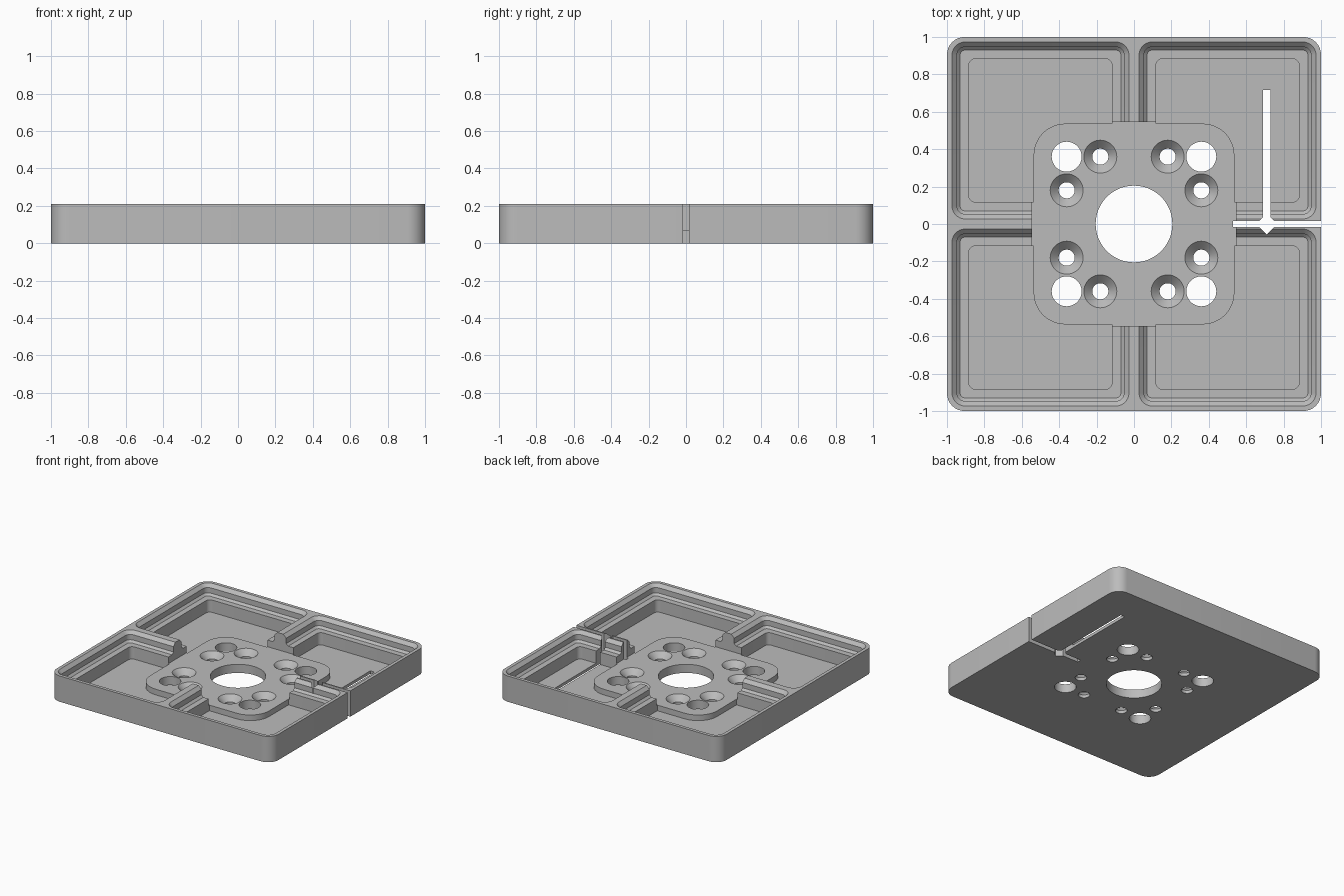
import bpy, bmesh, math

default = bpy.data.objects.get("Cube")
if default:
    bpy.data.objects.remove(default, do_unlink=True)

HEIGHT, FLOOR, PAD, LEDGE = 0.21, 0.024, 0.07, 0.124

grey = bpy.data.materials.new("plain grey")
grey.use_nodes = True
COLOUR = (0.5, 0.5, 0.5, 1)
grey.diffuse_color = COLOUR
grey.node_tree.nodes["Principled BSDF"].inputs["Base Color"].default_value = COLOUR


def loft(name, rings):
    """Closed solid through rings of (x, y, z) points, listed bottom to top."""
    bm = bmesh.new()
    loops = [[bm.verts.new(p) for p in ring] for ring in rings]
    for a, b in zip(loops, loops[1:]):
        for i in range(len(a)):
            j = (i + 1) % len(a)
            bm.faces.new((a[i], a[j], b[j], b[i]))
    bm.faces.new(loops[0][::-1])
    bm.faces.new(loops[-1])
    bmesh.ops.recalc_face_normals(bm, faces=bm.faces)
    mesh = bpy.data.meshes.new(name)
    bm.to_mesh(mesh)
    bm.free()
    mesh.materials.append(grey)
    ob = bpy.data.objects.new(name, mesh)
    bpy.context.collection.objects.link(ob)
    return ob


def rounded_square(half, radius, z, cx=0, cy=0, steps=8):
    ring = []
    for corner in range(4):
        mid = math.pi / 4 + corner * math.pi / 2
        ox = math.copysign(half - radius, math.cos(mid))
        oy = math.copysign(half - radius, math.sin(mid))
        for s in range(steps + 1):
            a = (corner + s / steps) * math.pi / 2
            ring.append((cx + ox + radius * math.cos(a), cy + oy + radius * math.sin(a), z))
    return ring


def circle(radius, z, cx=0, cy=0, sides=48):
    turn = 2 * math.pi / sides
    return [(cx + radius * math.cos(i * turn), cy + radius * math.sin(i * turn), z)
            for i in range(sides)]


def prism(name, outline, low=-0.1, high=0.4):
    return loft(name, [[(x, y, z) for x, y in outline] for z in (low, high)])


def rectangle(x0, x1, y0, y1):
    return [(x0, y0), (x1, y0), (x1, y1), (x0, y1)]


def combine(target, tool, operation="DIFFERENCE"):
    tool.hide_render = True
    mod = target.modifiers.new("combine", "BOOLEAN")
    mod.operation, mod.solver, mod.object = operation, "EXACT", tool
    bpy.context.view_layer.objects.active = target
    bpy.ops.object.modifier_apply(modifier=mod.name)
    bpy.data.objects.remove(tool, do_unlink=True)


# Outer block
plate = loft("base_plate", [rounded_square(1, 0.095, z) for z in (0, HEIGHT)])

# Four pockets with a stepped, chamfered wall: (z, half width, corner radius)
WALL = [(FLOOR, 0.383, 0.035), (LEDGE, 0.383, 0.035), (LEDGE, 0.43, 0.027),
        (0.141, 0.447, 0.044), (0.184, 0.447, 0.044), (0.23, 0.493, 0.09)]
for cx in (-0.5, 0.5):
    for cy in (-0.5, 0.5):
        combine(plate, loft("pocket", [rounded_square(h, r, z, cx, cy) for z, h, r in WALL]))

# Raised central pad, and the clearance that ends the ribs around it
combine(plate, loft("pad", [rounded_square(0.537, 0.17, z) for z in (0.01, 0.1)]), "UNION")
combine(plate, loft("clearance", [rounded_square(0.545, 0.175, z) for z in (PAD, 0.4)]))

# Centre bore and corner through holes
combine(plate, loft("bore", [circle(0.205, z, sides=72) for z in (-0.1, 0.4)]))
for sx in (-1, 1):
    for sy in (-1, 1):
        combine(plate, loft("hole", [circle(0.08, z, sx * 0.36, sy * 0.36) for z in (-0.1, 0.4)]))
        # Countersunk screw holes beside each corner hole
        for x, y in ((0.18, 0.36), (0.36, 0.18)):
            steps = ((-0.1, 0.043), (0.025, 0.043), (PAD, 0.088), (0.09, 0.108))
            cone = [circle(r, z, sx * x, sy * y) for z, r in steps[:3]]
            cone.append(circle(0.088, 0.09, sx * x, sy * y))
            combine(plate, loft("screw_hole", cone))

# Cable slots: side slot, long slot and the diamond where they meet
SLOT_X = 0.71
combine(plate, prism("side_slot", rectangle(0.528, 1.1, -0.017, 0.017)))
combine(plate, prism("long_slot", rectangle(SLOT_X - 0.019, SLOT_X + 0.019, 0, 0.717)))
combine(plate, prism("slot_diamond", [(SLOT_X + 0.056 * x, 0.056 * y)
                                      for x, y in ((1, 0), (0, 1), (-1, 0), (0, -1))]))

# Smooth the rounded walls, keep the machined edges crisp
bpy.ops.object.select_all(action="DESELECT")
plate.select_set(True)
bpy.context.view_layer.objects.active = plate
bpy.ops.object.shade_smooth_by_angle(angle=math.radians(25))
